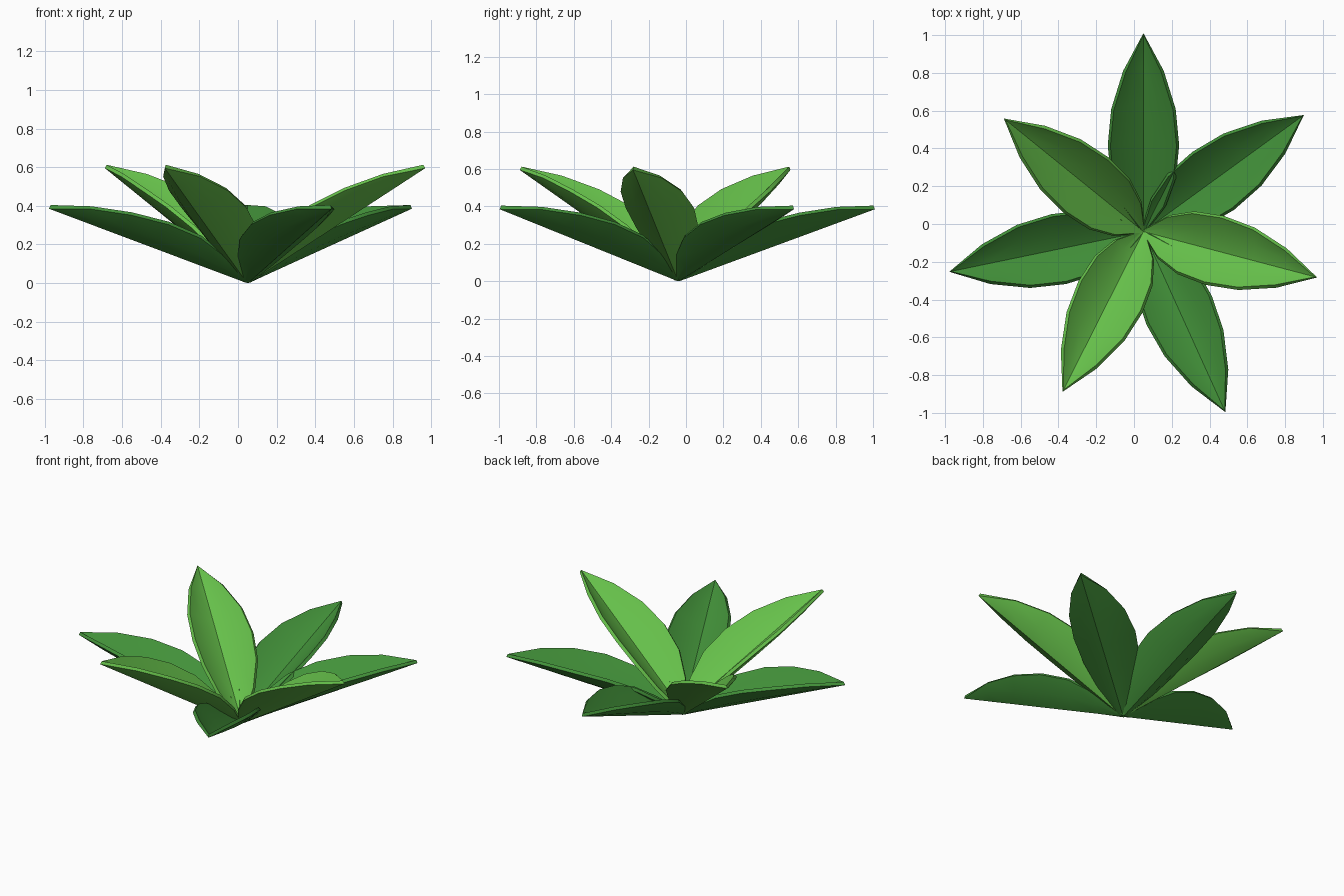
import bpy, bmesh, math
from mathutils import Matrix

cube = bpy.data.objects.get("Cube")
if cube:
    bpy.data.objects.remove(cube)


def make_material(name, rgb):
    mat = bpy.data.materials.new(name)
    mat.use_nodes = True
    color = (*rgb, 1.0)
    mat.diffuse_color = color
    mat.node_tree.nodes["Principled BSDF"].inputs["Base Color"].default_value = color
    return mat


dark_green = make_material("dark_green", (0.056, 0.29, 0.042))
light_green = make_material("light_green", (0.133, 0.53, 0.069))

# Leaf outline: distance along the leaf, half width, height of the margin over the keel
OUTLINE = [(0.0, 0.008, 0.0), (0.166, 0.105, 0.071), (0.338, 0.158, 0.115),
           (0.527, 0.175, 0.122), (0.722, 0.157, 0.102), (0.922, 0.094, 0.062),
           (1.11, 0.0, 0.0)]
ACROSS = [-1, -0.5, 0, 0.5, 1]
CENTRE = (0.05, -0.04, 0.021)


def make_leaf(name, heading, tilt, mat):
    bm = bmesh.new()
    # Cupped blade, lying along +x
    rows = [[bm.verts.new((along, half * t, rise * abs(t) ** 1.5)) for t in ACROSS]
            for along, half, rise in OUTLINE]
    for a, b in zip(rows, rows[1:]):
        for i in range(len(ACROSS) - 1):
            bm.faces.new((a[i], b[i], b[i + 1], a[i + 1]))
    bmesh.ops.remove_doubles(bm, verts=bm.verts, dist=0.0005)
    # Tilt the blade up, turn it and set it at the shared root
    place = (Matrix.Translation(CENTRE)
             @ Matrix.Rotation(math.radians(heading), 4, "Z")
             @ Matrix.Rotation(-math.radians(tilt), 4, "Y"))
    bm.transform(place)
    bmesh.ops.recalc_face_normals(bm, faces=bm.faces)
    if sum(f.normal.z for f in bm.faces) < 0:
        bmesh.ops.reverse_faces(bm, faces=bm.faces)
    mesh = bpy.data.meshes.new(name)
    bm.to_mesh(mesh)
    bm.free()
    mesh.materials.append(mat)
    leaf = bpy.data.objects.new(name, mesh)
    bpy.context.collection.objects.link(leaf)
    # Thickness grows downwards from the upper surface
    solid = leaf.modifiers.new("thickness", "SOLIDIFY")
    solid.thickness = 0.021
    solid.offset = -1
    bpy.ops.object.select_all(action="DESELECT")
    leaf.select_set(True)
    bpy.context.view_layer.objects.active = leaf
    bpy.ops.object.modifier_apply(modifier=solid.name)
    bpy.ops.object.shade_smooth_by_angle(angle=math.radians(35))


# Low spreading leaves
for n, heading in enumerate((90, 36, -65.6, 191.7), 1):
    make_leaf(f"lower_leaf_{n}", heading, 20.2, dark_green)

# Raised inner leaves
for n, heading in enumerate((-14.8, -116.8, 141), 1):
    make_leaf(f"upper_leaf_{n}", heading, 32.2, light_green)
